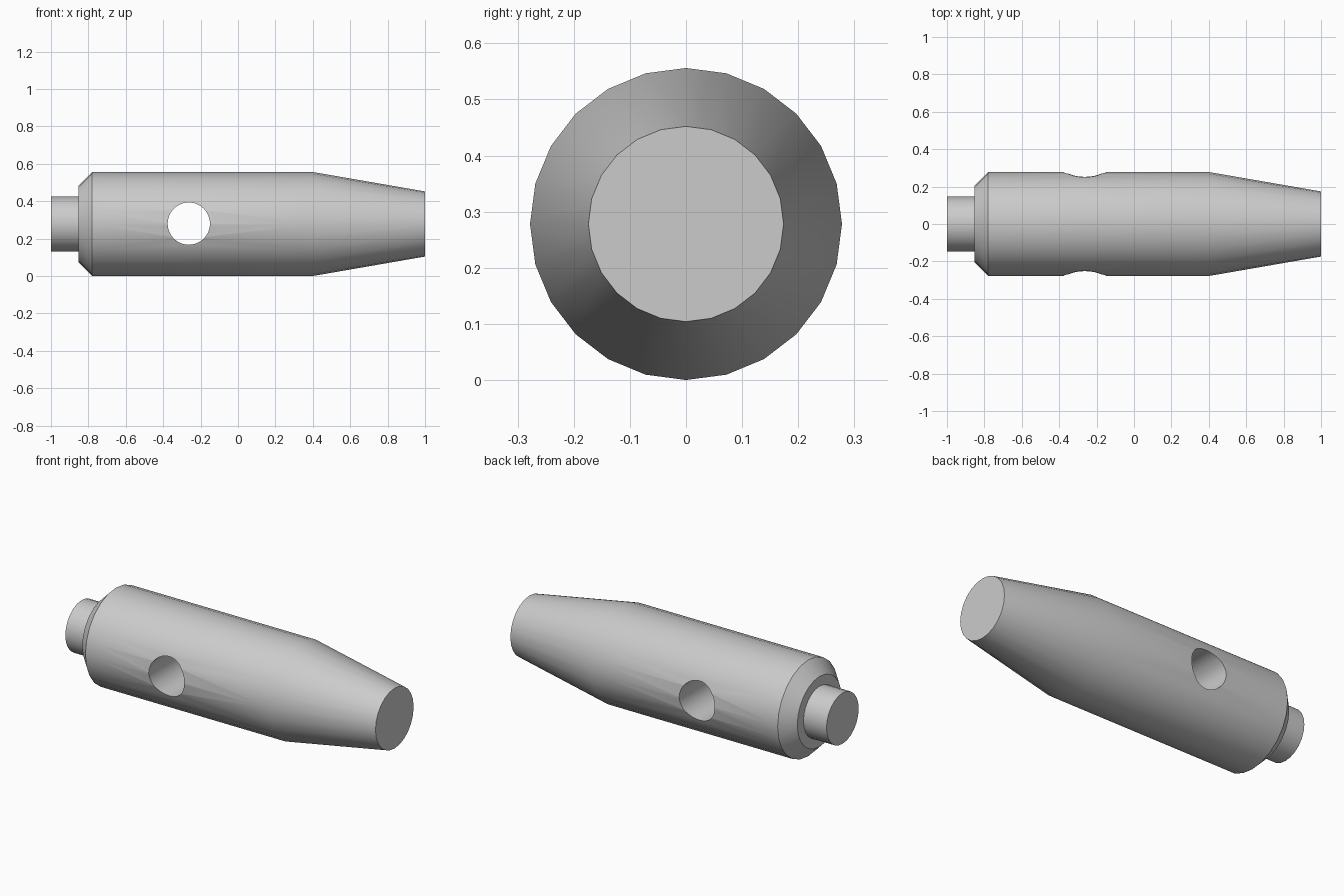
import bpy, bmesh, math
from mathutils import Vector

if "Cube" in bpy.data.objects:
    bpy.data.objects.remove(bpy.data.objects["Cube"], do_unlink=True)

SIDES = 24
AXIS_Z = 0.278

# Plain grey metal
metal = bpy.data.materials.new("grey_metal")
metal.use_nodes = True
grey = (0.6, 0.6, 0.6, 1)
metal.diffuse_color = grey
metal.node_tree.nodes["Principled BSDF"].inputs["Base Color"].default_value = grey


def turned_part(name, profile):
    """Closed solid turned about the x axis from (x, radius) pairs."""
    bm = bmesh.new()
    rings = []
    for x, r in profile:
        angles = [math.tau * i / SIDES for i in range(SIDES)]
        rings.append([bm.verts.new((x, r * math.sin(a), r * math.cos(a))) for a in angles])
    for a, b in zip(rings, rings[1:]):
        for i in range(SIDES):
            j = (i + 1) % SIDES
            bm.faces.new((a[i], a[j], b[j], b[i]))
    bm.faces.new(rings[0])
    bm.faces.new(rings[-1])
    bmesh.ops.recalc_face_normals(bm, faces=bm.faces)
    mesh = bpy.data.meshes.new(name)
    bm.to_mesh(mesh)
    bm.free()
    mesh.materials.append(metal)
    obj = bpy.data.objects.new(name, mesh)
    obj.location.z = AXIS_Z
    bpy.context.collection.objects.link(obj)
    return obj


# Pin body: end stub, shoulder, chamfer, barrel and tapered nose
pin = turned_part("pin_body", [(-1, 0.147), (-0.853, 0.147), (-0.853, 0.203),
                               (-0.78, 0.278), (0.4, 0.278), (1, 0.174)])

# Cross hole drilled through the barrel from front to back
bpy.ops.mesh.primitive_cylinder_add(vertices=48, radius=0.113, depth=1,
                                    location=(-0.263, 0, AXIS_Z + 0.002),
                                    rotation=(math.pi / 2, 0, 0))
drill = bpy.context.object
drill.name = "hole_cutter"
drill.hide_render = True
drill.data.materials.append(metal)

bpy.ops.object.select_all(action="DESELECT")
pin.select_set(True)
bpy.context.view_layer.objects.active = pin
cut = pin.modifiers.new("cross_hole", "BOOLEAN")
cut.operation = "DIFFERENCE"
cut.solver = "EXACT"
cut.object = drill
bpy.ops.object.modifier_apply(modifier=cut.name)
bpy.data.objects.remove(drill, do_unlink=True)

# Round surfaces smooth, machined edges crisp
bpy.ops.object.shade_smooth_by_angle(angle=math.radians(30))
